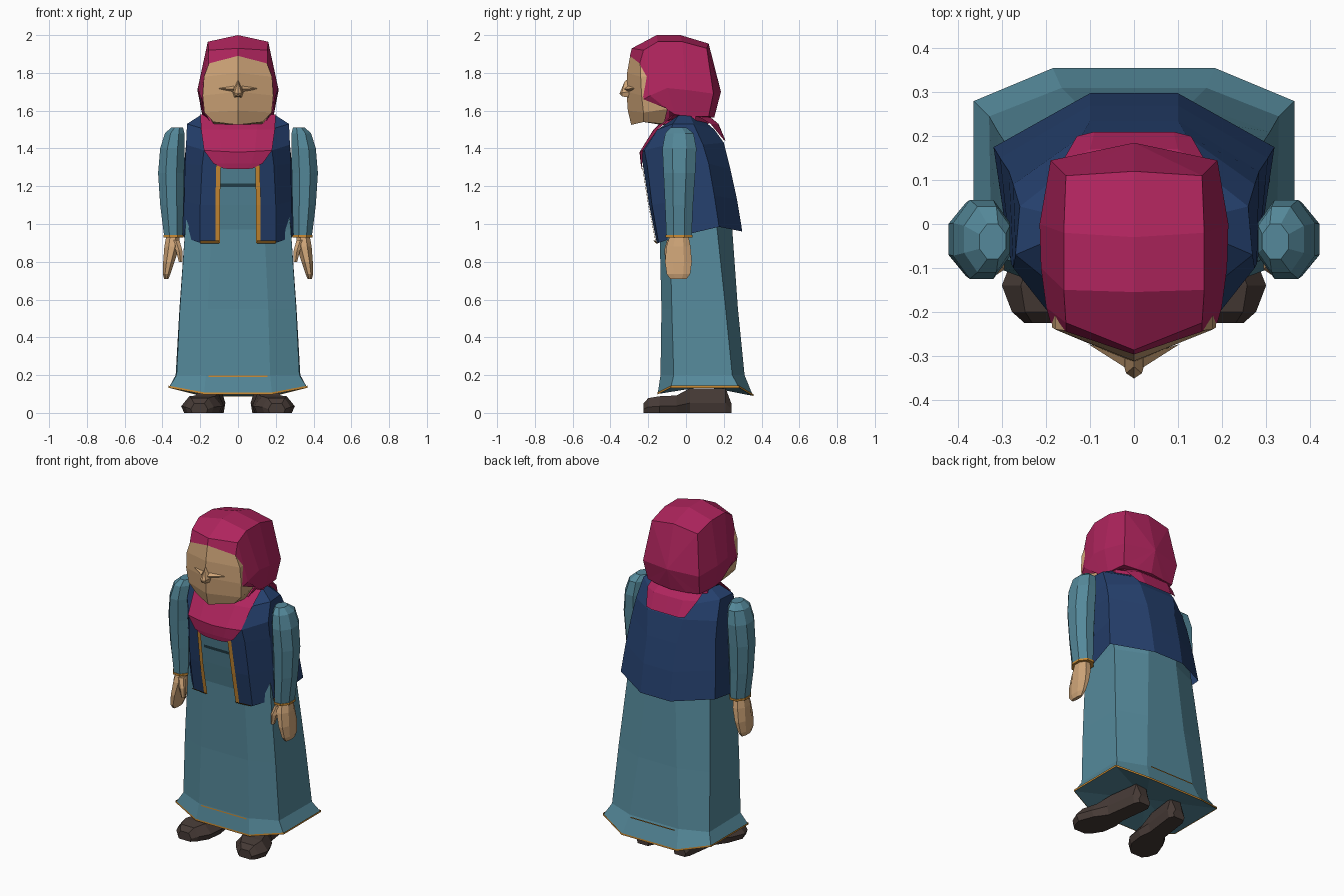
import bpy, bmesh, math
from mathutils import Vector


def material(name, rgb):
    m = bpy.data.materials.new(name)
    m.diffuse_color = (*rgb, 1)
    return m


TEAL = material("dress teal", (0.09, 0.25, 0.325))
DARK = material("dark teal", (0.02, 0.06, 0.08))
NAVY = material("vest navy", (0.018, 0.05, 0.15))
PINK = material("scarf magenta", (0.43, 0.018, 0.11))
SKIN = material("skin", (0.63, 0.38, 0.19))
GOLD = material("trim gold", (0.62, 0.27, 0.035))
SHOE = material("shoe brown", (0.062, 0.043, 0.037))


def loft(name, rows, mat, closed=True, start=None, end=None):
    """Skin rows of points; start/end is 'flat' or a fan centre point."""
    bm = bmesh.new()
    vs = [[bm.verts.new(p) for p in r] for r in rows]
    n = len(vs[0])
    for a, b in zip(vs, vs[1:]):
        for i in range(n if closed else n - 1):
            j = (i + 1) % n
            bm.faces.new((a[i], a[j], b[j], b[i]))
    for ring, cap in ((vs[0], start), (vs[-1], end)):
        if cap == "flat":
            bm.faces.new(ring)
        elif cap:
            c = bm.verts.new(cap)
            for i in range(n):
                bm.faces.new((ring[i], ring[(i + 1) % n], c))
    bmesh.ops.recalc_face_normals(bm, faces=bm.faces)
    if not closed:  # open sheets face away from the body axis
        out = sum(f.normal.dot(f.calc_center_median() - Vector((0, 0.03, f.calc_center_median().z)))
                  for f in bm.faces)
        if out < 0:
            bmesh.ops.reverse_faces(bm, faces=bm.faces)
    me = bpy.data.meshes.new(name)
    bm.to_mesh(me)
    bm.free()
    me.materials.append(mat)
    ob = bpy.data.objects.new(name, me)
    bpy.context.collection.objects.link(ob)
    return ob


def sym(half):
    """Right half of a section plus its mirror image."""
    return half + [(-x, y, z) for x, y, z in reversed(half) if x != 0]


def level(z, *xy):
    return [(x, y, z) for x, y in xy]


def oval(s, z, cx, rx, cy, ry, n=8):
    k = 1 / math.cos(math.pi / n)
    ang = [2 * math.pi * (i + 0.5) / n for i in range(n)]
    return [(s * (cx + rx * k * math.cos(a)), cy + ry * k * math.sin(a), z) for a in ang]


# Dress: flared hem, skirt and bodice
hem = sym([(.18, -.15, .10), (.365, -.08, .135), (.365, .28, .135), (.185, .355, .09)])
loft("dress", [hem] + [sym(r) for r in (
    level(.20, (.17, -.135), (.325, -.065), (.33, .245), (.165, .31)),
    level(.55, (.16, -.13), (.308, -.075), (.31, .21), (.13, .275)),
    level(.97, (.14, -.14), (.28, -.085), (.28, .165), (.10, .245)),
    level(1.1, (.13, -.165), (.265, -.07), (.28, .14), (.10, .25)),
    level(1.3, (.13, -.20), (.26, -.08), (.26, .11), (.10, .22)),
    level(1.5, (.12, -.13), (.25, -.06), (.24, .03), (.10, .13)))],
    TEAL, start=(0, .1, .14), end="flat")

# Gold hem edge, stitched lines and waist band
loft("hem_trim", [[(x * 1.006, y * 1.006, z + d) for x, y, z in hem] for d in (-.002, .009)], GOLD)
for nm, w, y, z in (("front_stitch", .155, -.139, .19), ("back_stitch", .15, .326, .19)):
    loft(nm, [level(z + d, (w, y), (-w, y)) for d in (0, .007)], GOLD, closed=False)
loft("waist_band", [[(.1, -.184, 1.195), (-.1, -.184, 1.195)],
                    [(.1, -.189, 1.215), (-.1, -.189, 1.215)]], DARK, closed=False)

# Open vest, from the front edge round to the middle of the back
vest = [
    [(.10, -.155, .90), (.20, -.145, .90), (.285, -.06, .93), (.32, .175, .985), (.1, .298, .96)],
    [(.10, -.195, 1.1), (.20, -.18, 1.1), (.283, -.07, 1.12), (.305, .15, 1.15), (.1, .27, 1.13)],
    [(.095, -.228, 1.31), (.19, -.205, 1.31), (.28, -.09, 1.32), (.285, .12, 1.32), (.1, .235, 1.29)],
    [(.09, -.235, 1.38), (.18, -.22, 1.39), (.275, -.10, 1.42), (.275, .09, 1.42), (.12, .2, 1.43)],
    [(.09, -.16, 1.49), (.17, -.15, 1.5), (.27, -.07, 1.53), (.26, .04, 1.53), (.12, .15, 1.5)],
    [(.05, -.06, 1.56), (.10, -.05, 1.56), (.2, -.04, 1.575), (.18, .02, 1.575), (.08, .08, 1.56)]]
loft("vest", [sym(r) for r in vest], NAVY, closed=False)

# Gold vest edging
for s, side in ((1, "right"), (-1, "left")):
    edge = [r[0] for r in vest[:3]]
    loft(side + "_vest_edging", [[(s * (x - .004), y - .005, z), (s * (x + .02), y - .003, z)]
                                 for x, y, z in edge], GOLD, closed=False)
    loft(side + "_vest_hem_edging", [[(s * .1, -.159 - d, .898 + d), (s * .2, -.149 - d, .898 + d)]
                                     for d in (0, .014)], GOLD, closed=False)

# Scarf ends over chest and back, and the wrap round the neck
loft("scarf_front", [sym(r) for r in (
    [(.08, -.233, 1.295), (.04, -.234, 1.29), (0, -.234, 1.29)],
    [(.13, -.232, 1.32), (.07, -.239, 1.32), (0, -.24, 1.32)],
    [(.18, -.228, 1.39), (.09, -.243, 1.385), (0, -.246, 1.38)],
    [(.195, -.15, 1.5), (.10, -.17, 1.5), (0, -.172, 1.5)],
    [(.20, -.06, 1.58), (.10, -.08, 1.58), (0, -.085, 1.58)])], PINK, closed=False)
loft("scarf_back", [sym(r) for r in (
    [(.13, .20, 1.445), (.09, .21, 1.44), (0, .21, 1.44)],
    [(.17, .13, 1.53), (.10, .17, 1.53), (0, .172, 1.53)],
    [(.17, .03, 1.59), (.08, .10, 1.59), (0, .10, 1.59)])], PINK, closed=False)
loft("scarf_neck", [oval(1, 1.53, 0, .19, 0, .12), oval(1, 1.585, 0, .17, .01, .10),
                    oval(1, 1.63, 0, .13, .01, .09)], PINK, start="flat", end="flat")

# Head scarf: arches swept from the forehead to the back of the head
loft("head_scarf", [sym(r) for r in (
    [(0, -.297, 1.89), (.155, -.245, 1.85), (.190, -.225, 1.66), (.185, -.10, 1.61), (.15, -.115, 1.545), (0, -.10, 1.54)],
    [(0, -.287, 1.93), (.155, -.225, 1.92), (.200, -.19, 1.68), (.193, -.09, 1.60), (.15, -.09, 1.55), (0, -.08, 1.54)],
    [(0, -.155, 2.0), (.16, -.15, 1.965), (.212, -.10, 1.72), (.190, -.06, 1.58), (.14, -.05, 1.56), (0, -.05, 1.56)],
    [(0, -.03, 2.0), (.16, -.02, 1.965), (.215, 0, 1.71), (.188, 0, 1.57), (.14, 0, 1.565), (0, 0, 1.565)],
    [(0, .12, 1.955), (.155, .11, 1.93), (.190, .145, 1.69), (.175, .12, 1.57), (.10, .135, 1.565), (0, .15, 1.565)])],
    PINK, end=(0, .185, 1.70))

# Face
loft("face", [sym(r) for r in (
    [(0, -.295, 1.895), (.152, -.243, 1.855), (.15, -.10, 1.86), (0, -.05, 1.86)],
    [(0, -.312, 1.80), (.18, -.24, 1.78), (.18, -.10, 1.78), (0, -.05, 1.78)],
    [(0, -.315, 1.70), (.187, -.235, 1.68), (.185, -.10, 1.66), (0, -.05, 1.66)],
    [(0, -.308, 1.60), (.178, -.225, 1.59), (.175, -.09, 1.61), (0, -.05, 1.60)],
    [(0, -.29, 1.525), (.13, -.225, 1.54), (.13, -.12, 1.53), (0, -.10, 1.52)])],
    SKIN, start="flat", end="flat")

# Nose and the small ridges under the eyes
loft("nose", [[(0, -.305, 1.77), (.03, -.298, 1.70), (.02, -.30, 1.67), (-.02, -.30, 1.67), (-.03, -.298, 1.70)],
              [(0, -.325, 1.755), (.018, -.34, 1.695), (.012, -.338, 1.675), (-.012, -.338, 1.675), (-.018, -.34, 1.695)]],
     SKIN, end=(0, -.352, 1.69))
for s, side in ((1, "right"), (-1, "left")):
    loft(side + "_eye_ridge", [[(s * .02, -.30, 1.735), (s * .02, -.327, 1.715), (s * .02, -.30, 1.695)]],
         SKIN, start=(s * .105, -.273, 1.717))

    # Sleeve, cuff, hand and thumb
    loft(side + "_sleeve", [oval(s, *r) for r in (
        (1.512, .322, .03, -.04, .04), (1.48, .335, .052, -.035, .075), (1.40, .347, .065, -.035, .09),
        (1.27, .354, .069, -.035, .084), (1.10, .35, .062, -.037, .074), (.935, .342, .049, -.037, .067))],
        TEAL, start="flat", end="flat")
    loft(side + "_cuff", [oval(s, z, .342, .053, -.037, .071) for z in (.941, .929)],
         GOLD, start="flat", end="flat")
    loft(side + "_hand", [oval(s, *r) for r in (
        (.935, .345, .035, -.037, .05), (.88, .35, .04, -.04, .064), (.80, .366, .03, -.04, .071),
        (.735, .378, .02, -.04, .062), (.708, .38, .011, -.04, .042))], SKIN, start="flat", end="flat")
    loft(side + "_thumb", [oval(s, *r, n=6) for r in (
        (.915, .33, .02, -.075, .022), (.86, .312, .017, -.092, .02), (.80, .304, .009, -.095, .012))],
        SKIN, start="flat", end="flat")

    # Shoe: sections from heel to toe
    loft(side + "_shoe", [[(s * (c + w * a), y, h * b) for a, b in
                           ((-.85, 0), (.85, 0), (1, .4), (.6, 1), (-.6, 1), (-1, .4))]
                          for y, c, w, h in ((.24, .125, .04, .05), (.21, .125, .058, .13), (.02, .15, .06, .13),
                                             (-.05, .17, .095, .092), (-.14, .193, .108, .088), (-.2, .203, .075, .078),
                                             (-.225, .205, .045, .05))],
         SHOE, start="flat", end="flat")
